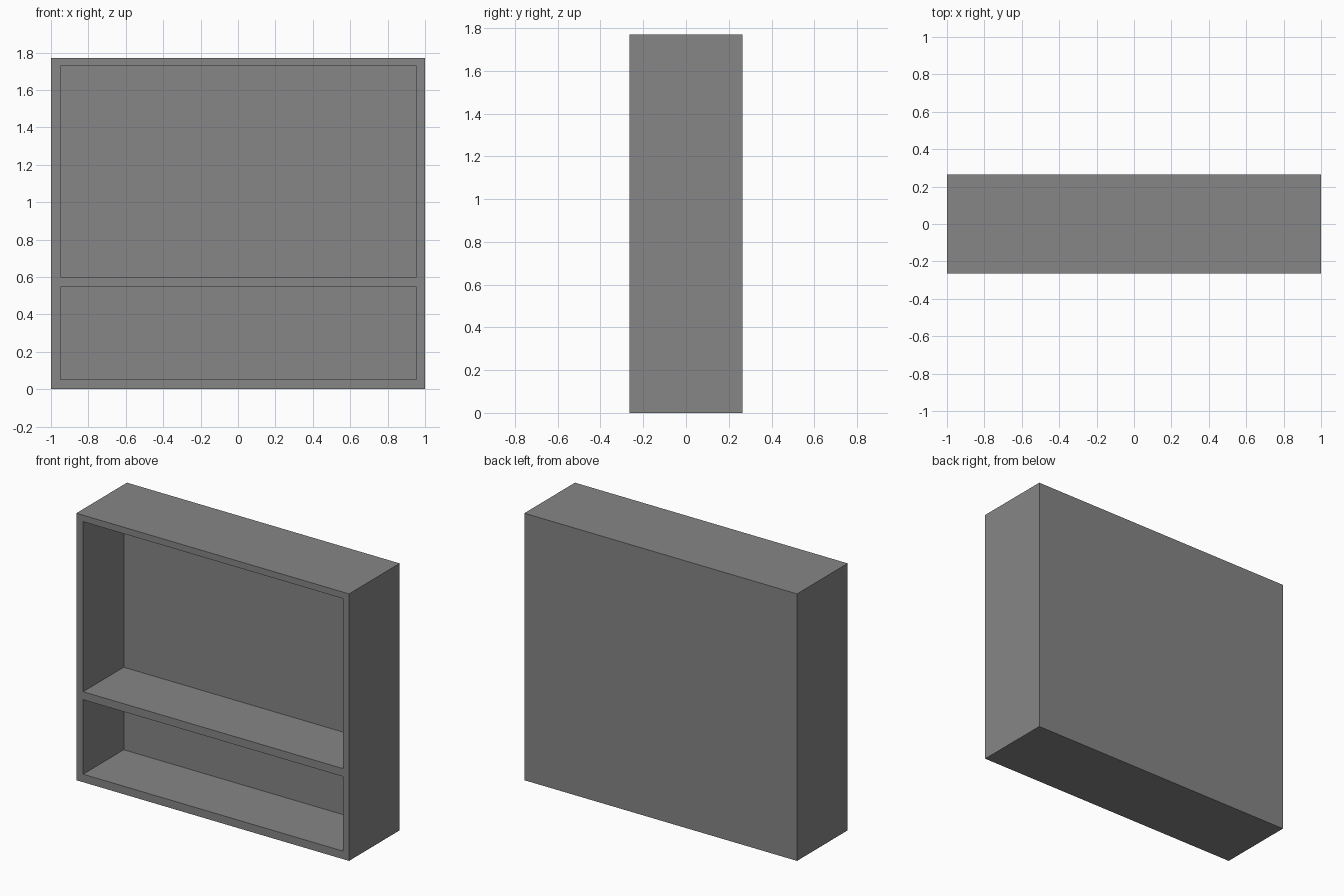
import bpy

cube = bpy.data.objects.get("Cube")
if cube:
    bpy.data.objects.remove(cube, do_unlink=True)

FRONT, BACK, TOP = -0.265, 0.265, 1.77
RECESS_BACK = 0.16           # inner face of the thick back panel
LEFT, RIGHT = -0.95, 0.955   # inner faces of the side walls

grey = bpy.data.materials.new("plain_grey")
colour = (0.24, 0.24, 0.24, 1)
grey.use_nodes = True
grey.diffuse_color = colour
grey.node_tree.nodes["Principled BSDF"].inputs["Base Color"].default_value = colour


def box(name, low, high):
    """Axis-aligned box between two corners."""
    centre = [(a + b) / 2 for a, b in zip(low, high)]
    bpy.ops.mesh.primitive_cube_add(size=1, location=centre)
    obj = bpy.context.object
    obj.name = name
    obj.scale = [b - a for a, b in zip(low, high)]
    bpy.ops.object.transform_apply(location=True, rotation=False, scale=True)
    obj.data.materials.append(grey)
    return obj


# Solid cabinet body
cabinet = box("cabinet", (-1, FRONT, 0), (1, BACK, TOP))

# Lower and upper compartments, leaving the shelf between them
for name, bottom, top in (("lower_compartment", 0.053, 0.547),
                          ("upper_compartment", 0.6, 1.727)):
    cutter = box(name, (LEFT, FRONT - 0.1, bottom), (RIGHT, RECESS_BACK, top))
    cutter.hide_render = True
    cut = cabinet.modifiers.new(name, "BOOLEAN")
    cut.operation = "DIFFERENCE"
    cut.solver = "EXACT"
    cut.object = cutter
    bpy.context.view_layer.objects.active = cabinet
    bpy.ops.object.modifier_apply(modifier=cut.name)
    bpy.data.objects.remove(cutter, do_unlink=True)
